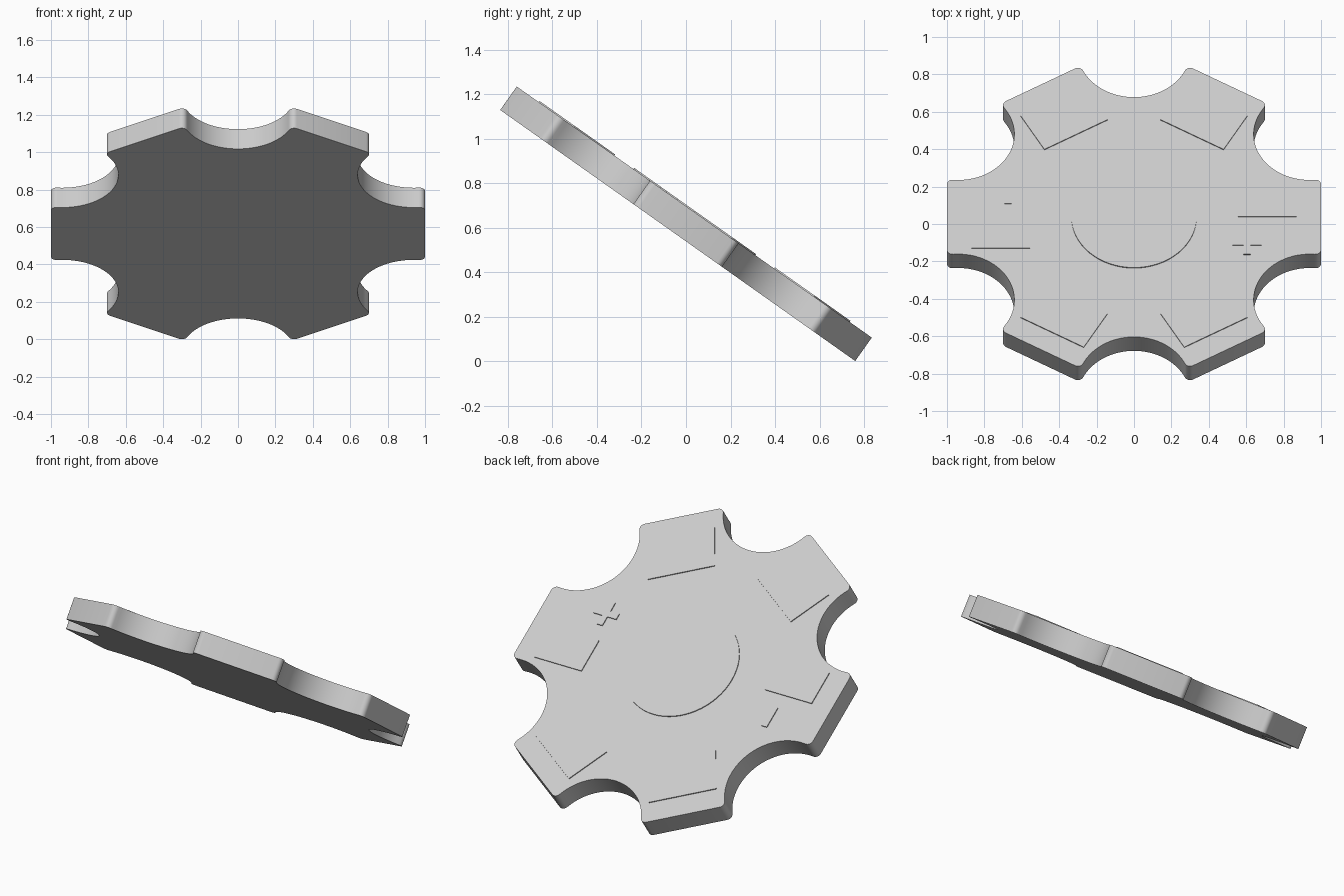
import bpy, bmesh, math
from mathutils import Matrix, Vector

cube = bpy.data.objects.get("Cube")
if cube:
    bpy.data.objects.remove(cube, do_unlink=True)

THICK = 0.129      # plate thickness
RELIEF = 0.006     # height of the raised pads
FILLET = 0.03      # rounded corners of the notches
NOTCH = 0.3        # notch radius
NOTCH_DIST = 1.085 # notch centre from plate centre
TILT = Matrix.Translation((0, 0, 0.617)) @ Matrix.Rotation(math.radians(-35.264), 4, 'X')

grey = bpy.data.materials.new("light_grey")
grey.use_nodes = True
grey.diffuse_color = (0.6, 0.6, 0.6, 1)
grey.node_tree.nodes["Principled BSDF"].inputs["Base Color"].default_value = grey.diffuse_color


def arc(centre, radius, start, end, steps):
    """Points on an arc, angles in radians."""
    return [centre + radius * Vector((math.cos(a), math.sin(a)))
            for a in (start + (end - start) * i / steps for i in range(steps + 1))]


def slab(name, outline, bottom, top):
    """Extrude a flat outline and lean it with the whole plate."""
    bm = bmesh.new()
    face = bm.faces.new([bm.verts.new((p[0], p[1], bottom)) for p in outline])
    ext = bmesh.ops.extrude_face_region(bm, geom=[face])
    verts = [g for g in ext["geom"] if isinstance(g, bmesh.types.BMVert)]
    bmesh.ops.translate(bm, verts=verts, vec=(0, 0, top - bottom))
    bmesh.ops.recalc_face_normals(bm, faces=bm.faces)
    mesh = bpy.data.meshes.new(name)
    bm.to_mesh(mesh)
    bm.free()
    mesh.materials.append(grey)
    obj = bpy.data.objects.new(name, mesh)
    bpy.context.collection.objects.link(obj)
    obj.matrix_world = TILT
    bpy.ops.object.select_all(action='DESELECT')
    obj.select_set(True)
    bpy.context.view_layer.objects.active = obj
    bpy.ops.object.shade_smooth_by_angle(angle=math.radians(30))
    return obj


def pad(name, outline):
    """Thin raised shape on the top face."""
    return slab(name, outline, THICK / 2 - 0.004, THICK / 2 + RELIEF)


def rect(u0, u1, t0, t1, turn=0):
    """Rectangle by radial and tangential range, turned about the centre."""
    rot = Matrix.Rotation(math.radians(turn), 2)
    return [rot @ Vector(p) for p in ((u0, t0), (u1, t0), (u1, t1), (u0, t1))]


# Hexagonal plate with a round notch at every corner
notch_c = NOTCH_DIST * Vector((math.cos(math.pi / 6), math.sin(math.pi / 6)))
fx = 1 - FILLET
fy = notch_c.y - math.sqrt((NOTCH + FILLET) ** 2 - (fx - notch_c.x) ** 2)
meet = math.atan2(notch_c.y - fy, notch_c.x - fx)
sector = (arc(Vector((fx, -fy)), FILLET, -meet, 0, 6)
          + arc(Vector((fx, fy)), FILLET, 0, meet, 6)
          + arc(notch_c, NOTCH, meet + math.pi, math.pi * 4 / 3 - meet, 32)[1:-1])
outline = []
for k in range(6):
    rot = Matrix.Rotation(k * math.pi / 3, 2)
    outline += [rot @ p for p in sector]
slab("notched_plate", outline, -THICK / 2, THICK / 2)

# Raised disc in the middle
pad("centre_disc", arc(Vector((0, 0)), 0.335, 0, math.tau, 64)[:-1])

# Raised pads on the six arms, the two side ones smaller and off centre
for turn in (60, 120, 240, 300):
    pad(f"arm_pad_{turn}", rect(0.62, 0.875, -0.195, 0.195, turn))
for side, turn in (("left", 0), ("right", 180)):
    pad(f"{side}_arm_pad", rect(0.555, 0.87, 0, 0.207, turn))

# Raised cross beside the left pad, bar beside the right pad
cx, cy, arm, half = 0.604, -0.17, 0.077, 0.018
cross = []
for turn in range(0, 360, 90):
    rot = Matrix.Rotation(math.radians(turn), 2)
    cross += [Vector((cx, cy)) + rot @ Vector(p)
              for p in ((arm, -half), (arm, half), (half, half))]
pad("left_cross_mark", cross)
pad("right_bar_mark", rect(-0.692, -0.656, 0.085, 0.215))
